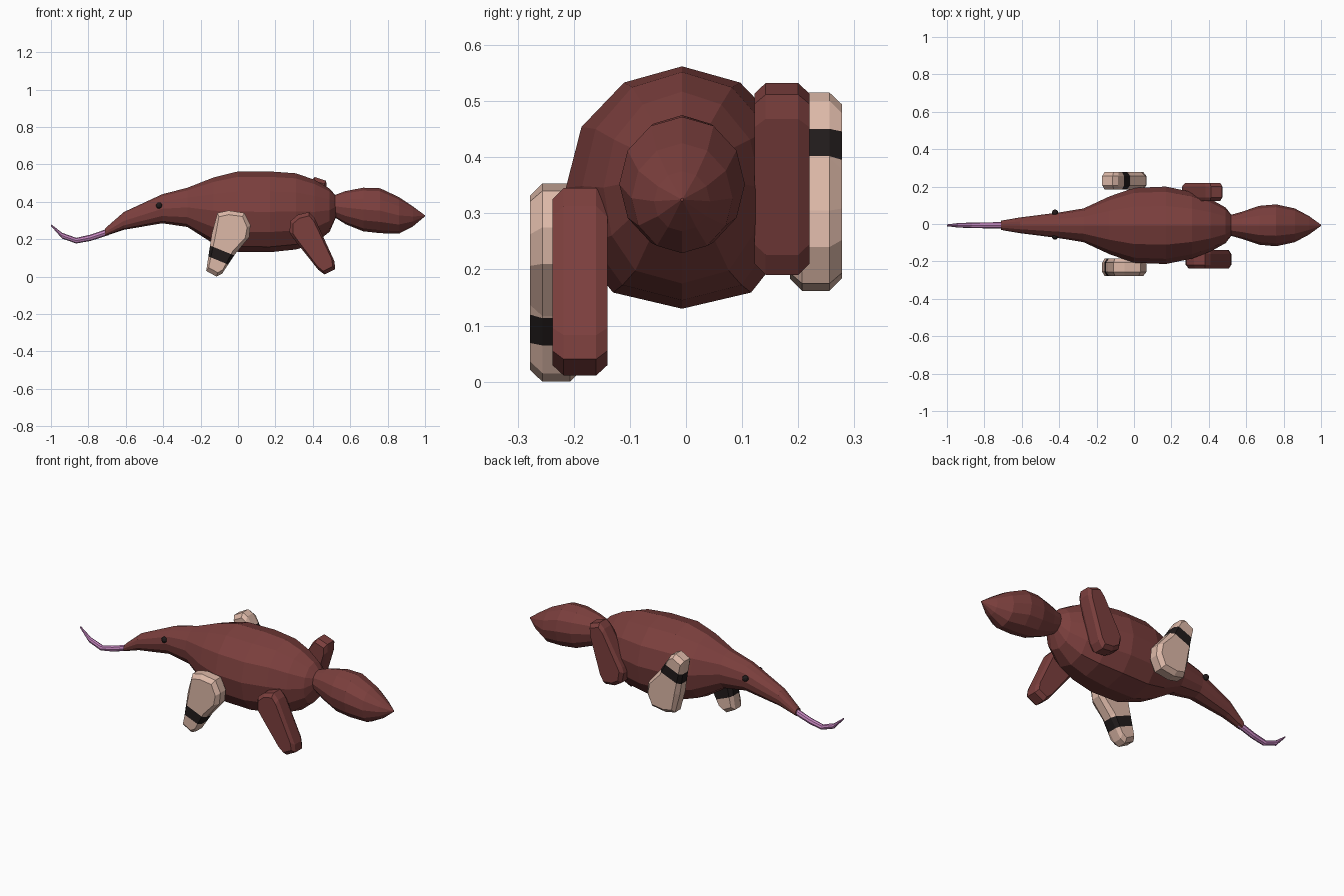
import bpy, bmesh, math
from mathutils import Vector, Matrix

cube = bpy.data.objects.get("Cube")
if cube:
    bpy.data.objects.remove(cube, do_unlink=True)


def material(name, rgb):
    m = bpy.data.materials.new(name)
    m.use_nodes = True
    m.diffuse_color = (*rgb, 1)
    m.node_tree.nodes["Principled BSDF"].inputs["Base Color"].default_value = (*rgb, 1)
    return m


fur = material("red brown fur", (0.2, 0.05, 0.047))
cream = material("cream fur", (0.72, 0.48, 0.39))
black = material("black", (0.015, 0.011, 0.011))
pink = material("pink tongue", (0.56, 0.24, 0.52))


def finish(bm, name, *mats):
    bmesh.ops.recalc_face_normals(bm, faces=bm.faces)
    mesh = bpy.data.meshes.new(name)
    bm.to_mesh(mesh)
    bm.free()
    obj = bpy.data.objects.new(name, mesh)
    bpy.context.collection.objects.link(obj)
    for m in mats:
        mesh.materials.append(m)
    return obj


def bridge(bm, rings):
    """Skin a list of equal vertex rings and cap both ends."""
    n = len(rings[0])
    for a, b in zip(rings, rings[1:]):
        for i in range(n):
            j = (i + 1) % n
            bm.faces.new((a[i], a[j], b[j], b[i]))
    bm.faces.new(rings[0])
    bm.faces.new(rings[-1])


def loft(name, sections, sides, mat, belly=1.0):
    """Sections are x, top, bottom, half width; belly under 1 squares the underside."""
    bm = bmesh.new()
    rings = []
    for x, top, bottom, width in sections:
        ring = []
        for i in range(sides):
            a = math.tau * i / sides
            s, c = math.sin(a), math.cos(a)
            if c < -0.01:
                s = math.copysign(abs(s) ** belly, s)
            z = (top + bottom) / 2 + c * (top - bottom) / 2
            ring.append(bm.verts.new((x, s * width - 0.007, z)))
        rings.append(ring)
    bridge(bm, rings)
    return finish(bm, name, mat)


def leg(name, outline, y_in, y_out, bevel, place, *mats, band=None):
    """Chamfered slab from an x-z outline, with an optional painted band."""
    bm = bmesh.new()
    mid = sum((Vector(p) for p in outline), Vector((0, 0))) / len(outline)
    step = math.copysign(bevel, y_out - y_in)
    rings = []
    for y, inset in ((y_in, bevel), (y_in + step, 0), (y_out - step, 0), (y_out, bevel)):
        ring = []
        for p in outline:
            d = Vector(p) - mid
            q = mid + d * (1 - inset / d.length)
            ring.append(bm.verts.new((q.x, y, q.y)))
        rings.append(ring)
    bridge(bm, rings)
    if band:
        axis, low, high = band
        for h in (low, high):
            bmesh.ops.bisect_plane(bm, geom=bm.verts[:] + bm.edges[:] + bm.faces[:],
                                   plane_co=axis * h, plane_no=axis)
        for f in bm.faces:
            f.material_index = int(low < f.calc_center_median().dot(axis) < high)
    bm.transform(place)
    return finish(bm, name, *mats)


# Snout, head and trunk in one skin
loft("body", [
    (-0.71, 0.258, 0.217, 0.025), (-0.61, 0.345, 0.25, 0.042),
    (-0.405, 0.44, 0.285, 0.068), (-0.27, 0.475, 0.265, 0.09),
    (-0.13, 0.53, 0.175, 0.155), (0, 0.562, 0.132, 0.2),
    (0.17, 0.562, 0.13, 0.207), (0.31, 0.552, 0.145, 0.178),
    (0.41, 0.517, 0.175, 0.14), (0.49, 0.47, 0.24, 0.095),
    (0.525, 0.43, 0.32, 0.05)], 12, fur, belly=0.75)

# Tail
loft("tail", [
    (0.515, 0.435, 0.318, 0.055), (0.575, 0.457, 0.28, 0.072),
    (0.67, 0.475, 0.242, 0.104), (0.76, 0.472, 0.232, 0.112),
    (0.86, 0.425, 0.229, 0.09), (0.935, 0.375, 0.268, 0.05),
    (1.0, 0.327, 0.322, 0.003)], 12, fur)

# Tongue
loft("tongue", [
    (-0.69, 0.258, 0.222, 0.017), (-0.79, 0.224, 0.19, 0.016),
    (-0.865, 0.207, 0.177, 0.015), (-0.94, 0.234, 0.203, 0.012),
    (-1.0, 0.28, 0.27, 0.005)], 8, pink)

# Eyes
for side, label in ((1, "left"), (-1, "right")):
    bm = bmesh.new()
    bmesh.ops.create_uvsphere(bm, u_segments=10, v_segments=6, radius=0.017)
    bm.transform(Matrix.Translation((-0.422, side * 0.064 - 0.003, 0.38)))
    finish(bm, "eye_" + ("far" if side > 0 else "near"), black)

# Front legs, one planted and one swung up
front = [(-0.11, 0.34), (-0.05, 0.353), (0.035, 0.34), (0.067, 0.275), (0.06, 0.21),
         (-0.018, 0.117), (-0.085, 0.015), (-0.115, 0.0), (-0.17, 0.03), (-0.14, 0.23)]
stripe = (Vector((0.377, 0, 0.926)), 0.04, 0.097)
flip = Matrix.Translation((0, 0, 0.515)) @ Matrix.Scale(-1, 4, (0, 0, 1))
leg("front_leg_planted", front, -0.185, -0.278, 0.022, Matrix(), cream, black, band=stripe)
leg("front_leg_raised", front, 0.185, 0.278, 0.022, flip, cream, black, band=stripe)

# Hind legs, posed the same way
hind = [(0.275, 0.238), (0.28, 0.297), (0.32, 0.33), (0.38, 0.345), (0.41, 0.313),
        (0.515, 0.083), (0.52, 0.04), (0.463, 0.011), (0.43, 0.035), (0.29, 0.211)]
leg("hind_leg_planted", hind, -0.14, -0.238, 0.02, Matrix(), fur)
pose = (Matrix.Translation((0.37, 0, 0.358)) @ Matrix.Rotation(math.radians(-8), 4, "Y")
        @ Matrix.Scale(-1, 4, (0, 0, 1)) @ Matrix.Translation((-0.398, 0, -0.178)))
leg("hind_leg_raised", hind, 0.122, 0.22, 0.02, pose, fur)
